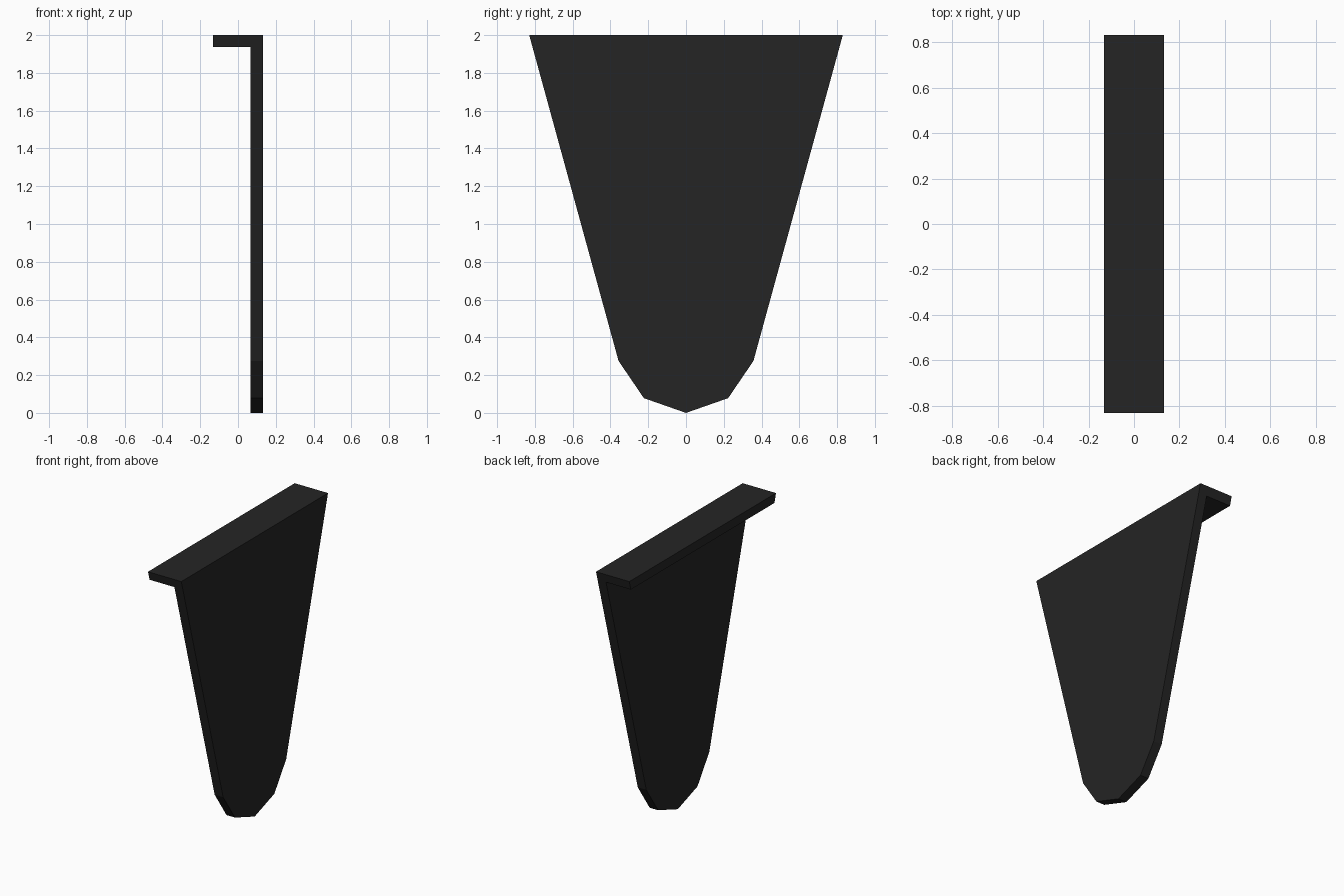
import bpy
import bmesh

cube = bpy.data.objects.get("Cube")
if cube:
    bpy.data.objects.remove(cube, do_unlink=True)

# Single dark charcoal colour
charcoal = bpy.data.materials.new("charcoal")
charcoal.use_nodes = True
colour = (0.018, 0.018, 0.018, 1)
charcoal.diffuse_color = colour
charcoal.node_tree.nodes["Principled BSDF"].inputs["Base Color"].default_value = colour


def slab(name, half_profile, x0, x1):
    """Mirror a (y, z) half outline across y = 0 and extrude it along x."""
    mirrored = [(-y, z) for y, z in reversed(half_profile) if y > 0]
    bm = bmesh.new()
    verts = [bm.verts.new((x0, y, z)) for y, z in half_profile + mirrored]
    face = bm.faces.new(verts)
    result = bmesh.ops.extrude_face_region(bm, geom=[face])
    moved = [v for v in result["geom"] if isinstance(v, bmesh.types.BMVert)]
    bmesh.ops.translate(bm, verts=moved, vec=(x1 - x0, 0, 0))
    bmesh.ops.recalc_face_normals(bm, faces=bm.faces)
    mesh = bpy.data.meshes.new(name)
    bm.to_mesh(mesh)
    bm.free()
    mesh.materials.append(charcoal)
    obj = bpy.data.objects.new(name, mesh)
    bpy.context.collection.objects.link(obj)
    return obj


TOP, LIP = 2.0, 1.936
TOP_Y, LIP_Y = 0.83, 0.8125

# Tapered upright plate with a faceted, pointed lower end
slab("tapered_plate",
     [(0, 0), (0.223, 0.078), (0.357, 0.275), (TOP_Y, TOP)],
     0.065, 0.132)

# Lip along the top edge, its ends following the taper
slab("top_lip", [(LIP_Y, LIP), (TOP_Y, TOP)], -0.132, 0.065)
